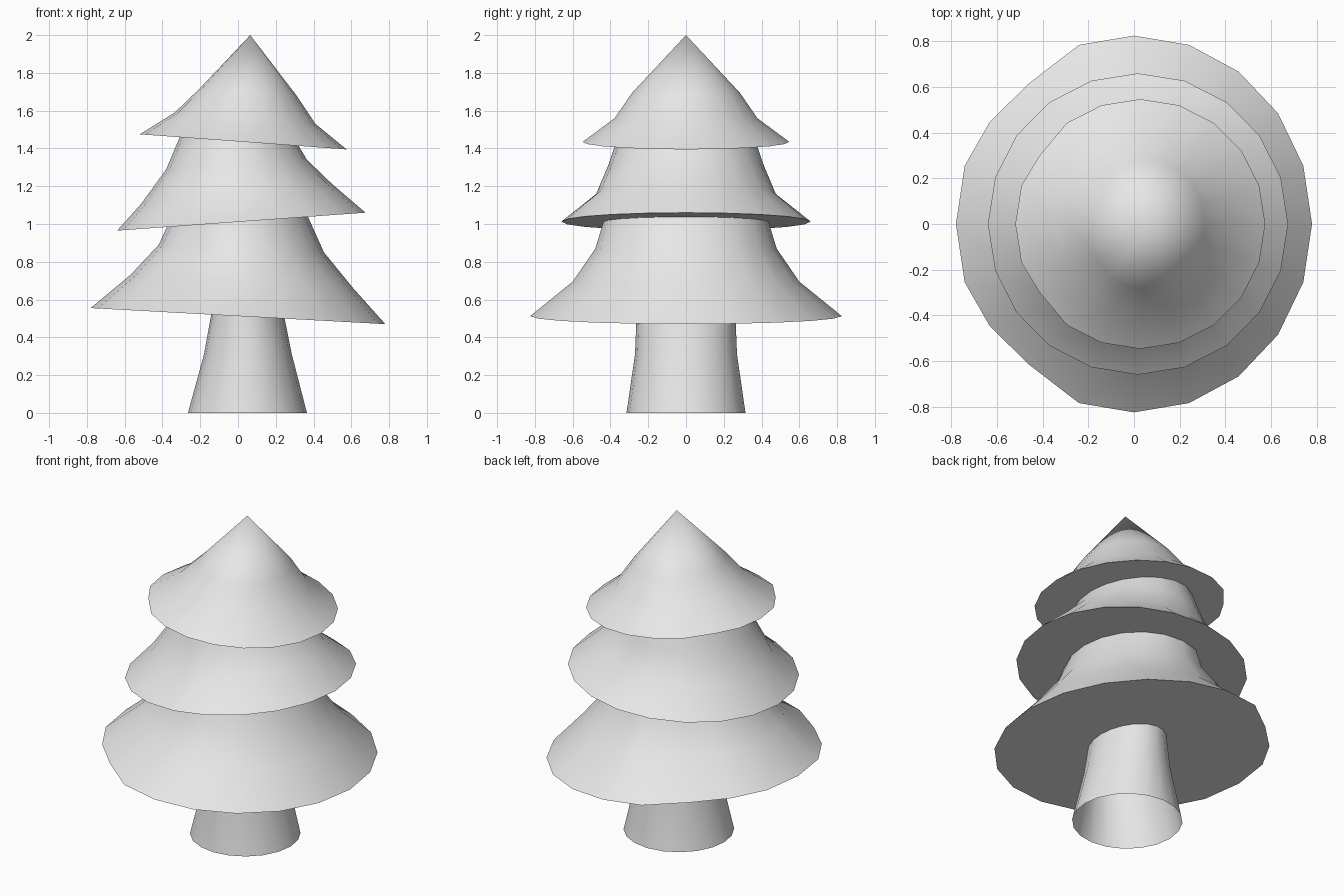
import bpy
import bmesh
import math

SIDES = 20

cube = bpy.data.objects.get("Cube")
if cube:
    bpy.data.objects.remove(cube, do_unlink=True)

grey = bpy.data.materials.new("light grey")
grey.use_nodes = True
grey.diffuse_color = (0.8, 0.8, 0.8, 1)
grey.node_tree.nodes["Principled BSDF"].inputs["Base Color"].default_value = (0.8, 0.8, 0.8, 1)


def loft(name, rings, apex=None, cap=True, dents=()):
    """Join tilted oval rings (left x, right x, y radius, left z, right z)."""
    bm = bmesh.new()
    loops = []
    for x0, x1, ry, z0, z1 in rings:
        loop = []
        for i in range(SIDES):
            a = math.tau * i / SIDES
            t = (1 + math.cos(a)) / 2
            squash = 0.925 if i in dents or SIDES - i in dents else 1
            loop.append(bm.verts.new((x0 + (x1 - x0) * t,
                                      ry * math.sin(a) * squash,
                                      z0 + (z1 - z0) * t)))
        loops.append(loop)
    for low, high in zip(loops, loops[1:]):
        for i in range(SIDES):
            j = (i + 1) % SIDES
            bm.faces.new((low[i], low[j], high[j], high[i]))
    if cap:
        bm.faces.new(loops[0][::-1])
    if apex:
        tip = bm.verts.new(apex)
        for i in range(SIDES):
            bm.faces.new((loops[-1][i], loops[-1][(i + 1) % SIDES], tip))
    mesh = bpy.data.meshes.new(name)
    bm.to_mesh(mesh)
    bm.free()
    mesh.materials.append(grey)
    obj = bpy.data.objects.new(name, mesh)
    bpy.context.collection.objects.link(obj)
    bpy.ops.object.select_all(action="DESELECT")
    obj.select_set(True)
    bpy.context.view_layer.objects.active = obj
    bpy.ops.object.shade_smooth_by_angle(angle=math.radians(60))
    return obj


# Flared trunk, open underneath
loft("trunk", [(-0.265, 0.365, 0.315, 0, 0),
               (-0.18, 0.285, 0.27, 0.31, 0.31),
               (-0.135, 0.235, 0.26, 0.56, 0.56)], cap=False)

# Three tilted foliage tiers with flat undersides
loft("lower_foliage", [(-0.78, 0.78, 0.825, 0.555, 0.47),
                       (-0.57, 0.61, 0.60, 0.73, 0.66),
                       (-0.42, 0.455, 0.48, 0.89, 0.85),
                       (-0.36, 0.365, 0.43, 1.02, 1.05)], dents=(7, 8))

loft("middle_foliage", [(-0.64, 0.675, 0.66, 0.965, 1.06),
                        (-0.51, 0.50, 0.475, 1.11, 1.21),
                        (-0.38, 0.365, 0.41, 1.29, 1.34),
                        (-0.30, 0.30, 0.36, 1.48, 1.45)])

loft("upper_foliage", [(-0.52, 0.575, 0.547, 1.475, 1.395),
                       (-0.335, 0.41, 0.378, 1.59, 1.53),
                       (-0.21, 0.31, 0.285, 1.71, 1.68)],
     apex=(0.065, 0, 2.0), dents=(8,))
